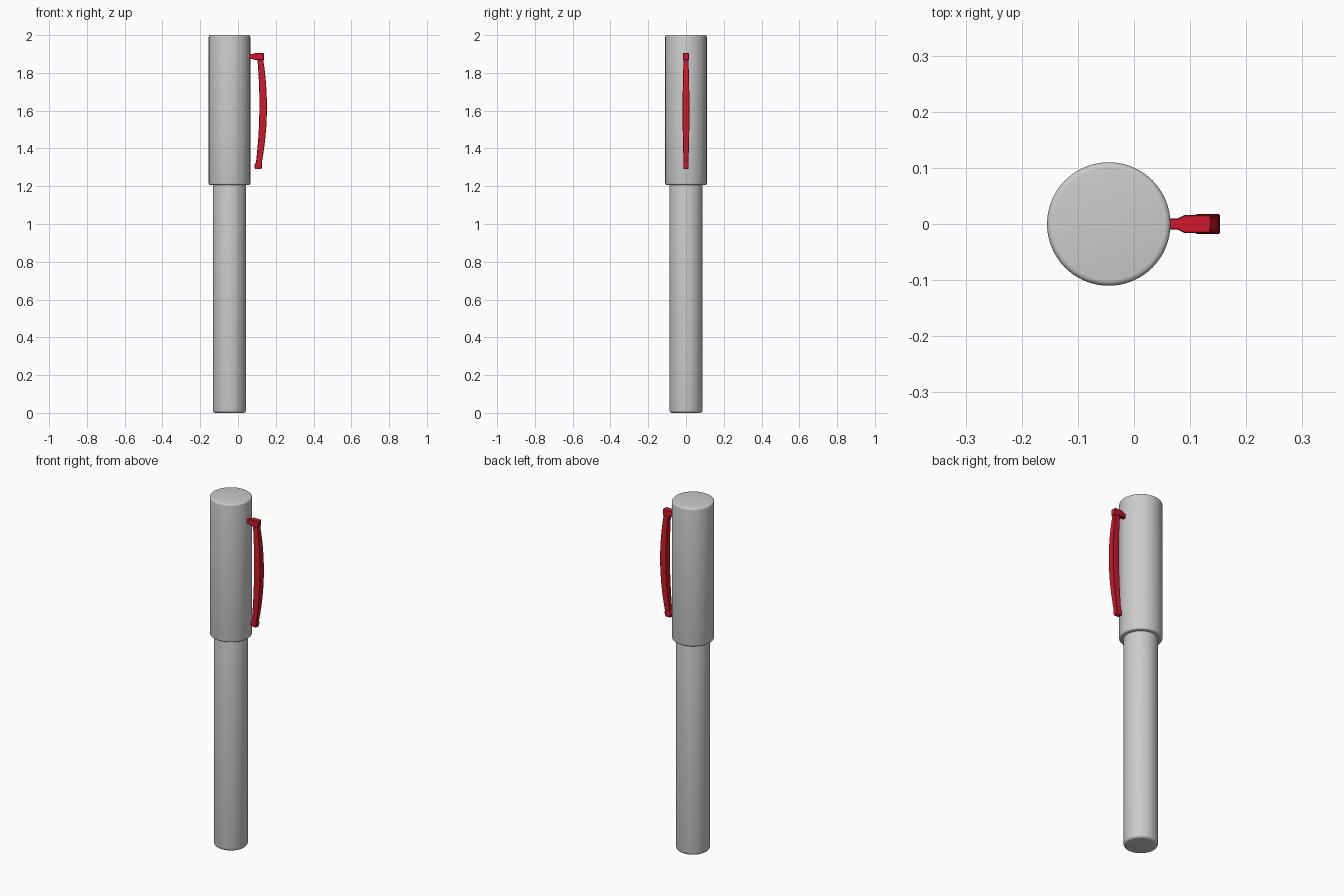
import bpy, bmesh, math

if "Cube" in bpy.data.objects:
    bpy.data.objects.remove(bpy.data.objects["Cube"])

AXIS_X = -0.045


def finish(bm, name, angle=35):
    bmesh.ops.recalc_face_normals(bm, faces=bm.faces)
    me = bpy.data.meshes.new(name)
    bm.to_mesh(me)
    bm.free()
    ob = bpy.data.objects.new(name, me)
    bpy.context.collection.objects.link(ob)
    bpy.ops.object.select_all(action='DESELECT')
    ob.select_set(True)
    bpy.context.view_layer.objects.active = ob
    bpy.ops.object.shade_smooth_by_angle(angle=math.radians(angle))
    return ob


def rounded_cylinder(name, r, z0, z1, r_bottom, r_top, sides=64, steps=4):
    """Closed cylinder with rounded rims, built from stacked rings."""
    prof = []
    for i in range(steps + 1):
        a = math.pi / 2 * i / steps
        prof.append((r - r_bottom * (1 - math.sin(a)), z0 + r_bottom * (1 - math.cos(a))))
    for i in range(steps + 1):
        a = math.pi / 2 * i / steps
        prof.append((r - r_top * (1 - math.cos(a)), z1 - r_top * (1 - math.sin(a))))
    bm = bmesh.new()
    rings = [[bm.verts.new((AXIS_X + pr * math.cos(2 * math.pi * k / sides),
                            pr * math.sin(2 * math.pi * k / sides), z))
              for k in range(sides)] for pr, z in prof]
    skin(bm, rings)
    return finish(bm, name)


def skin(bm, rings):
    n = len(rings[0])
    for a, b in zip(rings, rings[1:]):
        for k in range(n):
            bm.faces.new((a[k], a[(k + 1) % n], b[(k + 1) % n], b[k]))
    bm.faces.new(rings[0][::-1])
    bm.faces.new(rings[-1])


# Barrel and cap
rounded_cylinder("barrel", 0.088, 0.0, 1.22, 0.014, 0.002)
rounded_cylinder("cap", 0.11, 1.207, 2.0, 0.009, 0.01)

red = bpy.data.materials.new("red")
red.diffuse_color = (0.62, 0.01, 0.025, 1)
red.use_nodes = True
red.node_tree.nodes["Principled BSDF"].inputs["Base Color"].default_value = red.diffuse_color


def clip_part(name, sections, along_x):
    """Loft rectangles: (station, low, high, half width in y)."""
    bm = bmesh.new()
    rings = []
    for s, lo, hi, w in sections:
        pts = [(lo, -w), (hi, -w), (hi, w), (lo, w)]
        rings.append([bm.verts.new((s, y, v) if along_x else (v, y, s)) for v, y in pts])
    skin(bm, rings)
    ob = finish(bm, name)
    ob.data.materials.append(red)
    bev = ob.modifiers.new("bevel", 'BEVEL')
    bev.width = 0.002
    bev.segments = 1
    return ob


# Clip mount joining the cap
clip_part("clip_mount", [(0.05, 1.873, 1.899, 0.010), (0.078, 1.873, 1.899, 0.010),
                         (0.090, 1.868, 1.905, 0.016), (0.137, 1.868, 1.905, 0.016)], True)

# Bowed arm, widest at the middle
arm = []
for i in range(13):
    t = i / 12
    bow = 4 * t * (1 - t)
    z = 1.315 + t * (1.88 - 1.315)
    arm.append((z, 0.094 + 0.008 * t + 0.015 * bow,
                0.124 + 0.008 * t + 0.025 * bow, 0.0125 + 0.0055 * bow))
clip_part("clip_arm", arm, False)

# Foot at the free end of the clip
clip_part("clip_foot", [(1.290, 0.091, 0.122, 0.011), (1.298, 0.088, 0.126, 0.014),
                        (1.316, 0.088, 0.127, 0.014), (1.328, 0.097, 0.126, 0.0128)], False)
